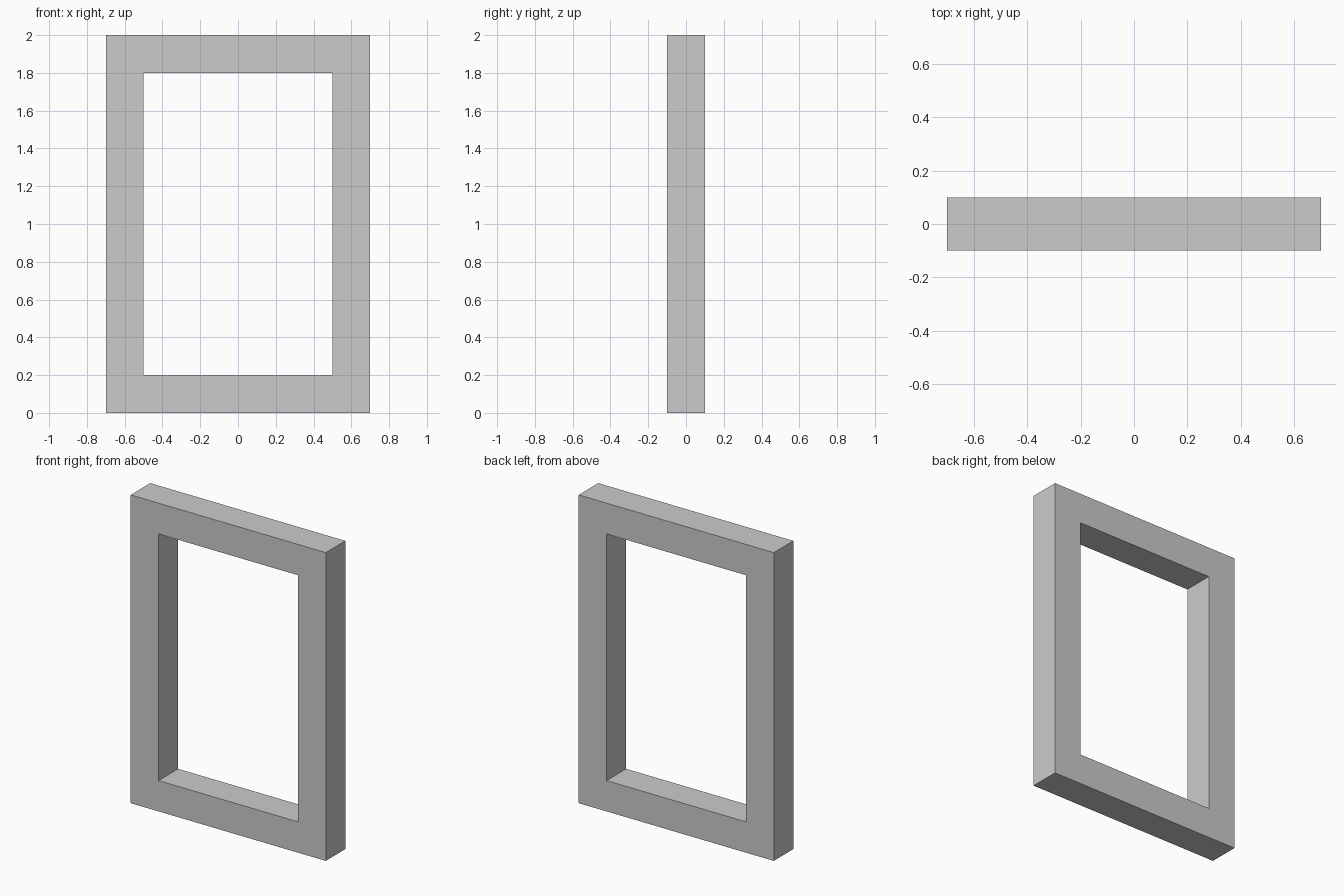
import bpy
import bmesh

if "Cube" in bpy.data.objects:
    bpy.data.objects.remove(bpy.data.objects["Cube"])

# Overall frame dimensions
HALF_W, HEIGHT, DEPTH, BORDER = 0.70, 2.0, 0.20, 0.20


def rectangle(x, z0, z1):
    return [(-x, z0), (x, z0), (x, z1), (-x, z1)]


outer = rectangle(HALF_W, 0, HEIGHT)
inner = rectangle(HALF_W - BORDER, BORDER, HEIGHT - BORDER)

# Rectangular frame: mitred front, back, outer and inner faces per side
bm = bmesh.new()
rings = {}
for name, loop in (("outer", outer), ("inner", inner)):
    for side, y in (("front", -DEPTH / 2), ("back", DEPTH / 2)):
        rings[name, side] = [bm.verts.new((x, y, z)) for x, z in loop]

of, ob = rings["outer", "front"], rings["outer", "back"]
nf, nb = rings["inner", "front"], rings["inner", "back"]
for a, b in ((of, nf), (nf, nb), (nb, ob), (ob, of)):
    for i in range(4):
        j = (i + 1) % 4
        bm.faces.new((a[i], a[j], b[j], b[i]))
bmesh.ops.recalc_face_normals(bm, faces=bm.faces)

mesh = bpy.data.meshes.new("rectangular_frame")
bm.to_mesh(mesh)
bm.free()
frame = bpy.data.objects.new("rectangular_frame", mesh)
bpy.context.collection.objects.link(frame)
